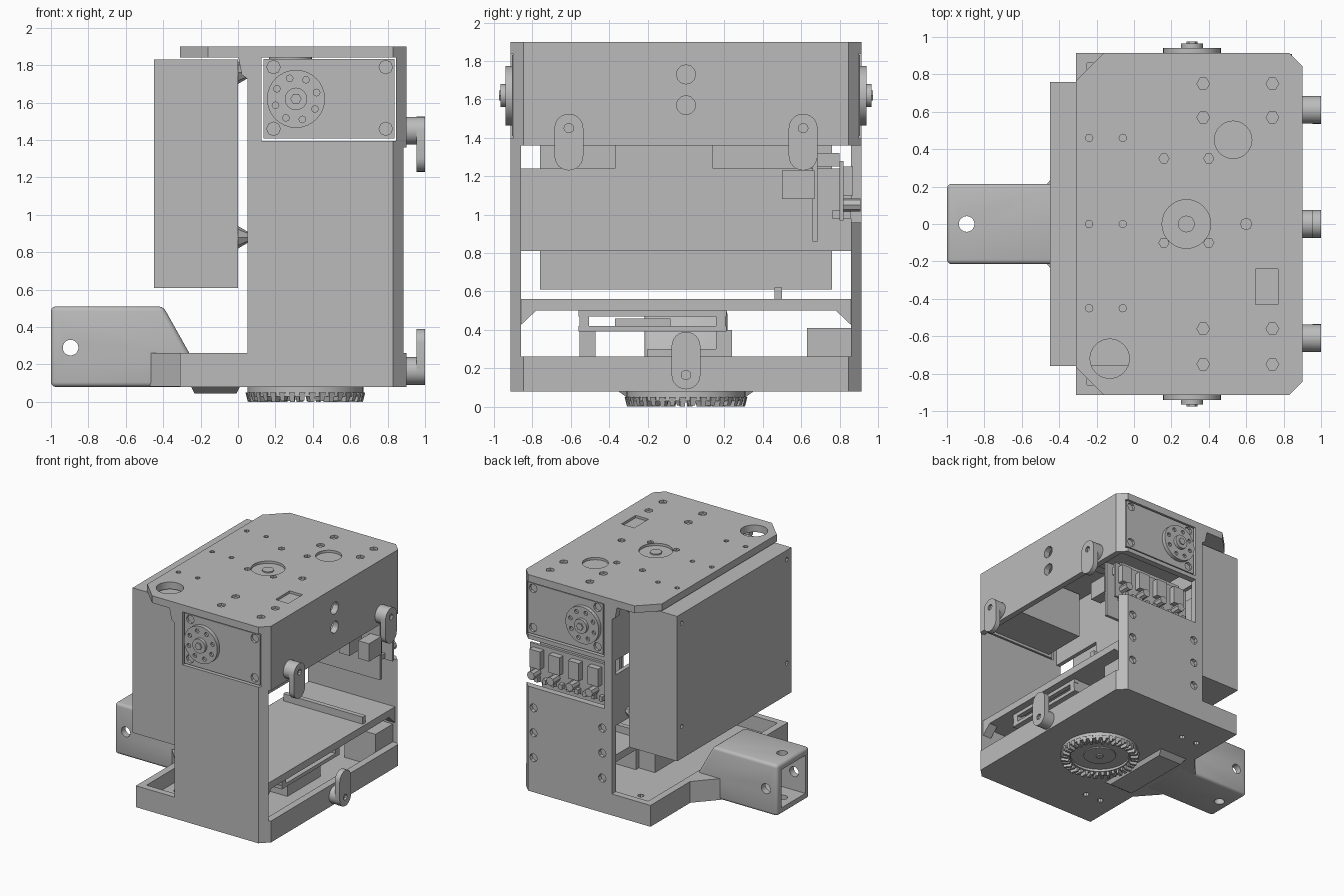
import bpy, bmesh, math
from mathutils import Vector

if "Cube" in bpy.data.objects:
    bpy.data.objects.remove(bpy.data.objects["Cube"])

grey = bpy.data.materials.new("plain grey")
grey.use_nodes = True
grey.diffuse_color = (0.5, 0.5, 0.5, 1)
grey.node_tree.nodes["Principled BSDF"].inputs["Base Color"].default_value = (0.5, 0.5, 0.5, 1)
parts = []


def prism(name, pts, axis, a, b, taper=1.0):
    """Extrude a 2D outline along an axis; pts are the other two axes in order."""
    def place(p, h):
        return {"x": (h, p[0], p[1]), "y": (p[0], h, p[1]), "z": (p[0], p[1], h)}[axis]
    mid = sum((Vector(p) for p in pts), Vector((0, 0))) / len(pts)
    bm = bmesh.new()
    low = [bm.verts.new(place(mid + (Vector(p) - mid) * taper, a)) for p in pts]
    high = [bm.verts.new(place(p, b)) for p in pts]
    bm.faces.new(low)
    bm.faces.new(high)
    for i in range(len(pts)):
        j = (i + 1) % len(pts)
        bm.faces.new((low[i], low[j], high[j], high[i]))
    bmesh.ops.recalc_face_normals(bm, faces=bm.faces)
    me = bpy.data.meshes.new(name)
    bm.to_mesh(me)
    bm.free()
    me.materials.append(grey)
    ob = bpy.data.objects.new(name, me)
    bpy.context.collection.objects.link(ob)
    parts.append(ob)
    return ob


def box(name, x, y, z):
    return prism(name, [(x[0], y[0]), (x[1], y[0]), (x[1], y[1]), (x[0], y[1])], "z", *z)


def disc(name, axis, u, v, r, a, b, n=32, taper=1.0):
    ring = [(u + r * math.cos(math.tau * i / n), v + r * math.sin(math.tau * i / n)) for i in range(n)]
    return prism(name, ring, axis, a, b, taper)


def cut(ob, cutters):
    for c in cutters:
        mod = ob.modifiers.new("cut", "BOOLEAN")
        mod.operation, mod.solver, mod.object = "DIFFERENCE", "EXACT", c
        bpy.context.view_layer.objects.active = ob
        bpy.ops.object.modifier_apply(modifier=mod.name)
        parts.remove(c)
        bpy.data.objects.remove(c)


def chamfered(x0, x1, c0, c1, w=0.915):
    half = [(x0, w - c0), (x0 + c0, w), (x1 - c1, w), (x1, w - c1)] if c0 else \
        [(x0, w), (x1 - c1, w), (x1, w - c1)]
    return half + [(x, -y) for x, y in reversed(half)]


# Main frame: front and back walls and the upper side beam
frame = prism("main_frame", chamfered(0.05, 0.9, 0, 0.07), "z", 0.08, 1.88)
cuts = [box("c", (-0.1, 0.85), (-0.86, 0.86), (0.14, 1.85)),
        box("c", (0.8, 1), (-0.86, 0.86), (0.26, 1.36)),
        box("c", (0.12, 1), (0.8, 1), (0.96, 1.36))]
cuts += [disc("c", "x", 0, z, 0.05, 0.8, 1, 12) for z in (1.57, 1.73)]
for s in (-1, 1):
    cuts.append(box("c", (0.125, 0.845), sorted((s * 0.8, s)), (1.395, 1.84)))
cuts += [disc("c", "y", x, z, 0.035, 0.885, 1, 8)
         for x in (0.14, 0.78) for z in (0.16, 0.37, 0.58, 0.79)]
cut(frame, cuts)

# Top plate with its openings and screw pockets
top = prism("top_plate", chamfered(-0.31, 0.9, 0.15, 0.07), "z", 1.84, 1.9)
cuts = [disc("c", "z", 0.28, 0, 0.13, 1.7, 2), disc("c", "z", 0.53, 0.45, 0.1, 1.7, 2),
        disc("c", "z", -0.13, -0.72, 0.105, 1.7, 2),
        box("c", (0.65, 0.77), (-0.43, -0.24), (1.7, 2)), disc("c", "z", 0.6, 0, 0.03, 1.7, 2, 8)]
cuts += [disc("c", "z", x, y, 0.02, 1.7, 2, 8) for x in (-0.24, -0.06) for y in (-0.45, 0, 0.46)]
cuts += [disc("c", "z", x, y, 0.034, 1.87, 2, 6) for x in (0.37, 0.74) for y in (-0.75, -0.56, 0.57, 0.75)]
cuts += [disc("c", "z", x, y, 0.027, 1.87, 2, 6) for x in (0.16, 0.4) for y in (-0.1, 0.35)]
cut(top, cuts)
disc("top_horn", "z", 0.28, 0, 0.115, 1.82, 1.87)
disc("top_horn_hub", "z", 0.28, 0, 0.045, 1.82, 1.89, 16)

# Servo panels, motors and output horns on the front and back
for s, side in ((-1, "front"), (1, "back")):
    def span(a, b):
        return sorted((s * a, s * b))
    panel = box(side + "_servo_panel", (0.137, 0.838), span(0.86, 0.907), (1.408, 1.832))
    cut(panel, [disc("c", "y", x, z, 0.036, *span(0.885, 1), 8) for x in (0.19, 0.79) for z in (1.46, 1.79)])
    box(side + "_motor", (0.17, 0.8), span(0.48, 0.865), (1.43, 1.82))
    horn = disc(side + "_horn", "y", 0.31, 1.62, 0.155, *span(0.89, 0.94))
    cut(horn, [disc("c", "y", 0.31 + 0.115 * math.cos(k * math.tau / 8 + 0.3),
                    1.62 + 0.115 * math.sin(k * math.tau / 8 + 0.3), 0.018, *span(0.92, 1), 8) for k in range(8)])
    disc(side + "_horn_hub", "y", 0.31, 1.62, 0.06, *span(0.93, 0.965), 16)
    disc(side + "_horn_screw", "y", 0.31, 1.62, 0.03, *span(0.96, 0.975), 6)
    prism(side + "_wall_gusset", [(0.06, 1.72), (0.02, 1.75), (0, 1.85), (0.06, 1.85)], "y", *span(0.86, 0.915))

# Inner upright plate with two notches
inner = box("inner_plate", (0.055, 0.09), (-0.86, 0.86), (0.81, 1.84))
cut(inner, [box("c", (0, 0.2), (-0.9, -0.37), (1.24, 1.36)), box("c", (0, 0.2), (0.14, 0.9), (1.24, 1.36))])

# Battery case and its mounting screws
case = box("battery_case", (-0.45, 0), (-0.76, 0.76), (0.61, 1.83))
cut(case, [disc("c", "x", y, z, 0.018, -0.5, -0.42, 8) for y in (-0.7, 0.7) for z in (0.88, 1.75)])
for y in (-0.7, 0.7):
    for z in (0.88, 1.76):
        disc("case_screw", "x", y, z, 0.025, 0, 0.06, 8, 2.4)

# Bottom tray
tray = prism("bottom_tray", chamfered(-0.31, 0.9, 0, 0.07), "z", 0.08, 0.26)
cuts = [box("c", (-0.25, 0.84), (-0.86, 0.86), (0.14, 0.5))]
cuts += [disc("c", "z", x, y, 0.025, 0, 0.5, 8) for x in (-0.15, 0) for y in (-0.6, 0.6)]
cut(tray, cuts)
prism("tray_belly", [(-0.26, -0.38), (0.02, -0.38), (0.02, 0.38), (-0.26, 0.38)], "z", 0.045, 0.1, 0.8)

# Hollow square arm with a flared root
arm = prism("arm_tube", [(-1, 0.08), (-1, 0.51), (-0.4, 0.51), (-0.26, 0.26), (-0.26, 0.08)], "y", -0.215, 0.215)
bev = arm.modifiers.new("round", "BEVEL")
bev.width, bev.segments = 0.025, 3
bpy.context.view_layer.objects.active = arm
bpy.ops.object.modifier_apply(modifier="round")
cut(arm, [box("c", (-1.2, -0.42), (-0.16, 0.16), (0.135, 0.455)),
          disc("c", "y", -0.895, 0.29, 0.042, -0.5, 0.5, 20),
          disc("c", "z", -0.895, 0, 0.042, 0, 0.7, 20)])
prism("arm_root", [(-0.47, -0.21), (-0.3, -0.4), (-0.3, 0.4), (-0.47, 0.21)], "z", 0.081, 0.26)

# Middle shelf with corner braces and a raised rib
box("shelf", (0.06, 0.86), (-0.86, 0.86), (0.5, 0.56))
box("shelf_rib", (0.1, 0.84), (0.46, 0.5), (0.56, 0.62))
for s in (-1, 1):
    prism("shelf_brace", [(s * 0.865, 0.51), (s * 0.77, 0.51), (s * 0.865, 0.42)], "x", 0.78, 0.86)

# Lower electronics between tray and shelf
box("lower_board", (0.15, 0.8), (-0.56, 0.21), (0.39, 0.42))
for x in (0.17, 0.78):
    box("lower_board_rail", (x - 0.02, x + 0.02), (-0.56, 0.21), (0.47, 0.5))
for y in (-0.53, 0.18):
    box("lower_board_post", (0.15, 0.8), (y - 0.025, y + 0.025), (0.41, 0.5))
    box("lower_board_foot", (0.3, 0.6), (y - 0.025, y + 0.06), (0.14, 0.4))
box("lower_chip", (0.4, 0.7), (-0.37, -0.08), (0.41, 0.46))
box("base_motor", (0.15, 0.6), (-0.2, 0.2), (0.13, 0.3))
box("corner_block", (0.55, 0.84), (0.63, 0.86), (0.14, 0.41))

# Back control boards with chips, pins and capacitors
box("control_board", (0.14, 0.86), (0.66, 0.685), (0.86, 1.35))
box("port_board", (0.14, 0.88), (0.8, 0.82), (0.97, 1.28))
box("board_spacer", (0.2, 0.8), (0.68, 0.8), (1.25, 1.32))
for i in range(4):
    x = 0.21 + i * 0.18
    box("board_chip", (x, x + 0.1), (0.81, 0.87), (1.1, 1.25))
    disc("board_knob", "y", x + 0.06, 1.05, 0.035, 0.81, 0.91, 8)
    box("board_plug", (x + 0.02, x + 0.12), (0.5, 0.67), (1.08, 1.23))
for i in range(9):
    box("board_pin", (0.18 + i * 0.075, 0.21 + i * 0.075), (0.76, 0.86), (0.98, 1.02))

# Side feet: obround plates on round stems
def foot(name, y, z0, z1, stem_z):
    r, n = 0.075, 12
    pts = [(y + r * math.cos(math.pi * i / n), z1 - r + r * math.sin(math.pi * i / n)) for i in range(n + 1)]
    pts += [(y - r * math.cos(math.pi * i / n), z0 + r - r * math.sin(math.pi * i / n)) for i in range(n + 1)]
    plate = prism(name, pts, "x", 0.955, 1.0)
    cut(plate, [disc("c", "x", y, stem_z, 0.025, 0.98, 1.1, 10)])
    disc(name + "_stem", "x", y, stem_z, 0.074, 0.88, 0.96)


foot("upper_front_foot", -0.61, 1.23, 1.525, 1.45)
foot("upper_back_foot", 0.61, 1.23, 1.525, 1.45)
foot("lower_foot", 0, 0.09, 0.39, 0.165)

# Toothed turning ring under the tray
ring = disc("gear_ring", "z", 0.36, 0, 0.31, 0.03, 0.085, 48)
cut(ring, [disc("c", "z", 0.36, 0, 0.235, 0, 0.05, 48)])
disc("gear_hub", "z", 0.36, 0, 0.13, 0.04, 0.06)
disc("gear_screw", "z", 0.36, 0, 0.03, 0.03, 0.06, 8)
teeth = 36
for i in range(teeth):
    def polar(r, k):
        a = math.tau * (i + k) / teeth
        return (0.36 + r * math.cos(a), r * math.sin(a))
    prism("gear_tooth", [polar(0.24, 0.1), polar(0.32, 0.4), polar(0.32, 1), polar(0.24, 0.75)],
          "z", 0.0 if i % 2 else 0.006, 0.05, 0.7)

# Smooth the round sides and keep the edges sharp
bpy.ops.object.select_all(action="DESELECT")
for ob in parts:
    ob.select_set(True)
bpy.context.view_layer.objects.active = frame
bpy.ops.object.shade_smooth_by_angle(angle=math.radians(30))
